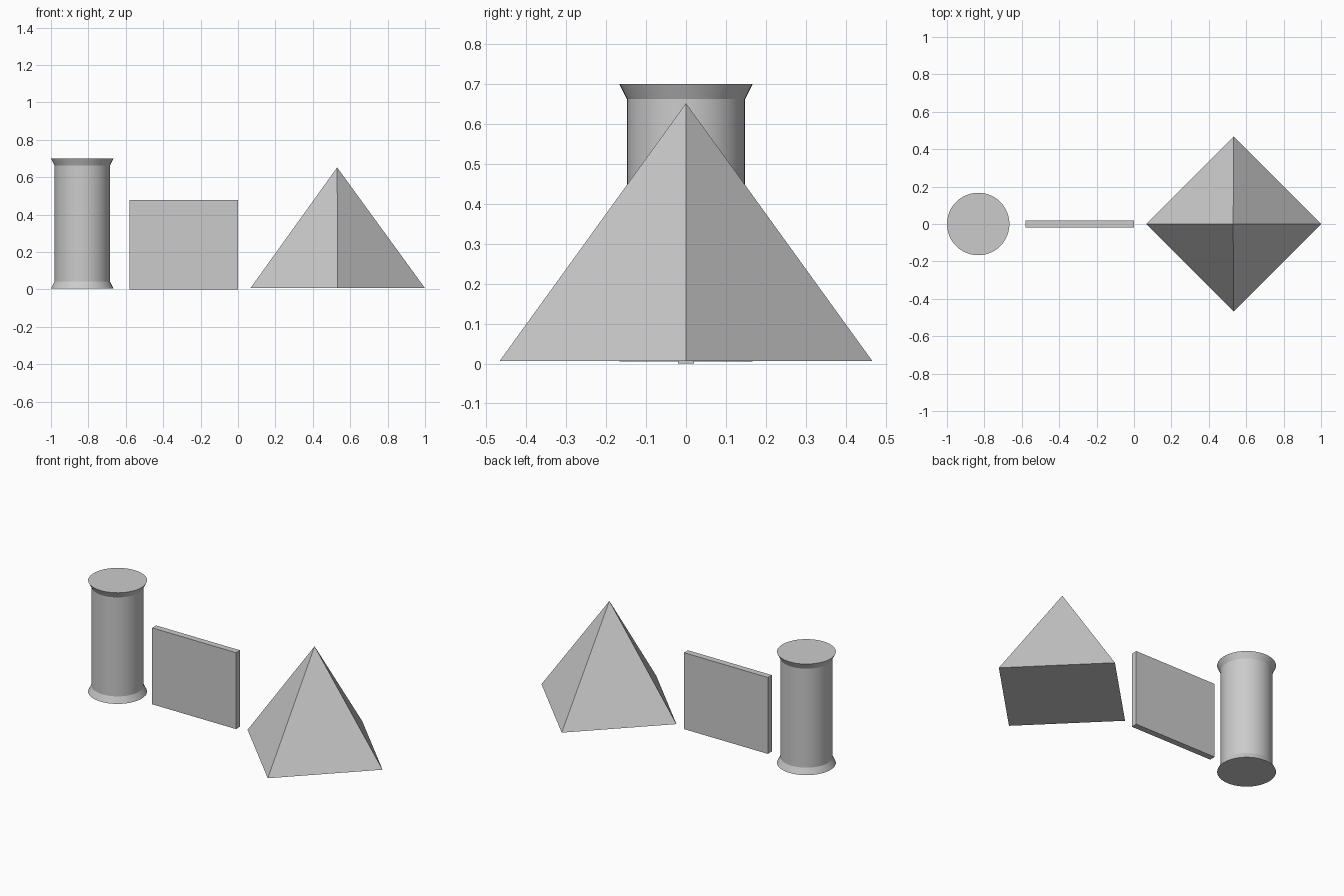
import bpy, bmesh, math
from mathutils import Matrix

if "Cube" in bpy.data.objects:
    bpy.data.objects.remove(bpy.data.objects["Cube"])


def finish(name, bm):
    bmesh.ops.recalc_face_normals(bm, faces=bm.faces)
    mesh = bpy.data.meshes.new(name)
    bm.to_mesh(mesh)
    bm.free()
    obj = bpy.data.objects.new(name, mesh)
    bpy.context.collection.objects.link(obj)
    return obj


def lathe(name, profile, sides, x):
    """Stack rings of (radius, z) around a vertical axis at x and cap the ends."""
    bm = bmesh.new()
    rings = []
    for r, z in profile:
        angles = [2 * math.pi * i / sides for i in range(sides)]
        rings.append([bm.verts.new((x + r * math.cos(a), r * math.sin(a), z)) for a in angles])
    for low, high in zip(rings, rings[1:]):
        for i in range(sides):
            j = (i + 1) % sides
            bm.faces.new((low[i], low[j], high[j], high[i]))
    bm.faces.new(rings[0][::-1])
    bm.faces.new(rings[-1])
    return finish(name, bm)


# Round column with flared foot and head
column = lathe("column", [(0.167, 0.005), (0.148, 0.043), (0.148, 0.662), (0.167, 0.70)], 48, -0.833)
bpy.context.view_layer.objects.active = column
column.select_set(True)
bpy.ops.object.shade_smooth_by_angle(angle=math.radians(20))

# Thin upright wall panel
bm = bmesh.new()
bmesh.ops.create_cube(bm, size=1, matrix=Matrix.Translation((-0.29, 0, 0.239)) @ Matrix.Diagonal((0.58, 0.039, 0.478, 1)))
finish("wall_panel", bm)

# Square pyramid with its corners on the axes
bm = bmesh.new()
base_z, apex_z, radius, cx = 0.006, 0.652, 0.467, 0.533
base = [bm.verts.new((cx + radius * x, radius * y, base_z)) for x, y in ((1, 0), (0, 1), (-1, 0), (0, -1))]
apex = bm.verts.new((cx - 0.003, 0, apex_z))
for i in range(4):
    bm.faces.new((base[i], base[(i + 1) % 4], apex))
bm.faces.new(base[::-1])
finish("pyramid_roof", bm)
